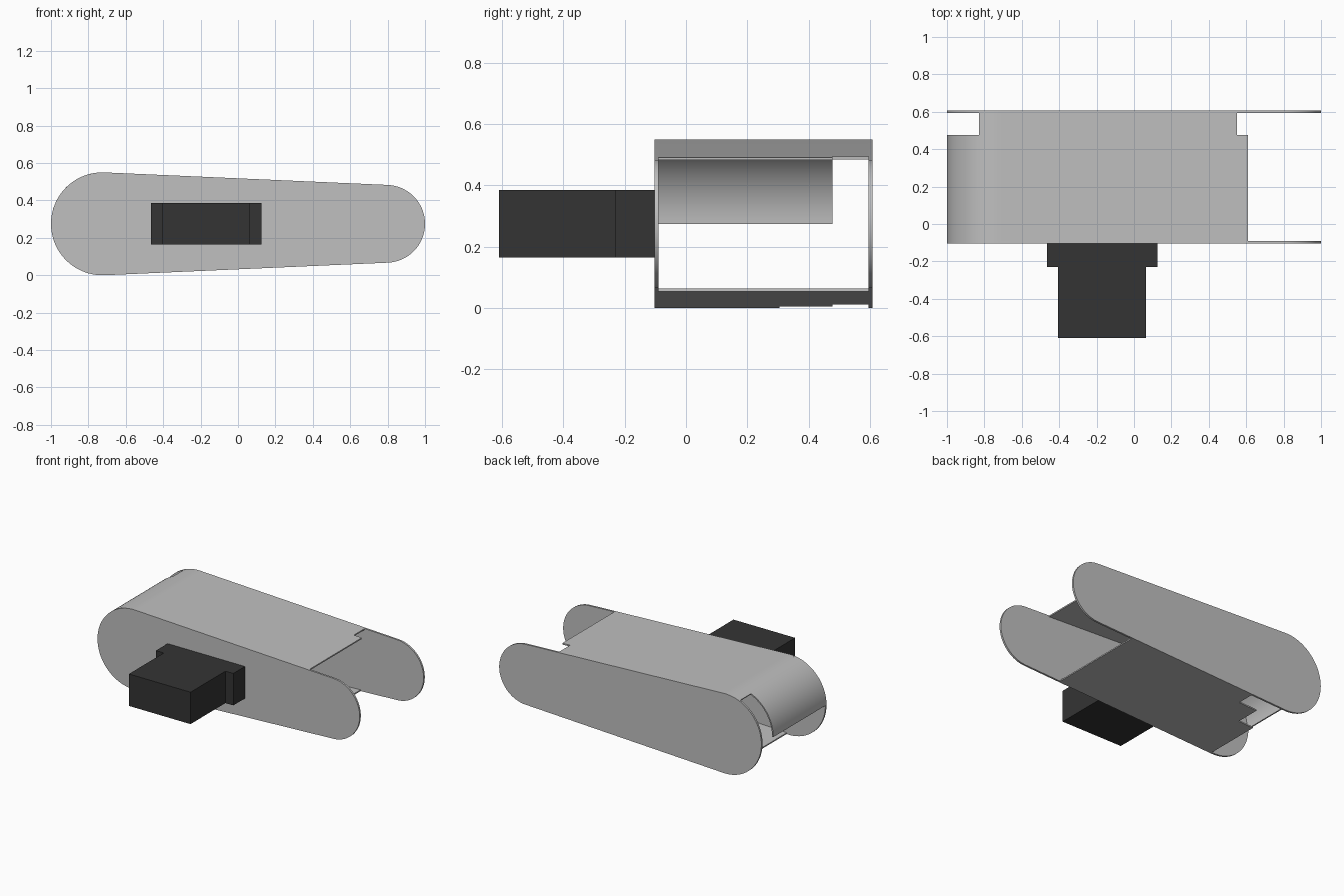
import bpy, bmesh, math

if "Cube" in bpy.data.objects:
    bpy.data.objects.remove(bpy.data.objects["Cube"])

# Materials
def material(name, v):
    m = bpy.data.materials.new(name)
    m.diffuse_color = (v, v, v, 1)
    m.use_nodes = True
    m.node_tree.nodes["Principled BSDF"].inputs["Base Color"].default_value = m.diffuse_color
    return m

GREY = material("light_grey", 0.527)
DARK = material("charcoal", 0.034)

# Outline: big roller end on the left, small one on the right, joined by tangents
CZ = 0.275
LX, LR = -0.725, 0.275
RX, RR = 0.792, 0.208
TILT = math.asin((LR - RR) / (RX - LX))
TAN = math.pi / 2 - TILT          # angle of the upper tangent point


def arc(cx, r, a0, a1, n):
    return [(cx + r * math.cos(a0 + (a1 - a0) * i / n),
             CZ + r * math.sin(a0 + (a1 - a0) * i / n)) for i in range(n + 1)]


def on_tangent(x, side):
    """Point on the upper (side=1) or lower (side=-1) straight edge."""
    tx, tz = LX + LR * math.cos(TAN), LR * math.sin(TAN)
    return (x, CZ + side * (tz - (x - tx) * math.tan(TILT)))


def finish(name, bm, mat, smooth=False, thickness=0):
    mesh = bpy.data.meshes.new(name)
    bm.to_mesh(mesh)
    bm.free()
    ob = bpy.data.objects.new(name, mesh)
    bpy.context.collection.objects.link(ob)
    mesh.materials.append(mat)
    bpy.ops.object.select_all(action='DESELECT')
    ob.select_set(True)
    bpy.context.view_layer.objects.active = ob
    if thickness:
        mod = ob.modifiers.new("thickness", 'SOLIDIFY')
        mod.thickness = thickness
        mod.offset = -1
        bpy.ops.object.modifier_apply(modifier=mod.name)
    if smooth:
        bpy.ops.object.shade_smooth_by_angle(angle=math.radians(30))
    return ob


def box(name, x, y, z, mat):
    bm = bmesh.new()
    bmesh.ops.create_cube(bm, size=1)
    for v in bm.verts:
        for i, (lo, hi) in enumerate((x, y, z)):
            v.co[i] = lo if v.co[i] < 0 else hi
    return finish(name, bm, mat)


def side_plate(name, y0, y1):
    pts = arc(LX, LR, TAN, 2 * math.pi - TAN, 40) + arc(RX, RR, -TAN, TAN, 36)
    bm = bmesh.new()
    face = bm.faces.new([bm.verts.new((x, y0, z)) for x, z in pts])
    ext = bmesh.ops.extrude_face_region(bm, geom=[face])["geom"]
    bmesh.ops.translate(bm, vec=(0, y1 - y0, 0),
                        verts=[g for g in ext if isinstance(g, bmesh.types.BMVert)])
    bmesh.ops.recalc_face_normals(bm, faces=bm.faces)
    return finish(name, bm, GREY, smooth=True)


def cover(name, path, ys, spans):
    """Sheet along the path; spans gives the first and last path index per y band."""
    bm = bmesh.new()
    grid = [[bm.verts.new((x, y, z)) for y in ys] for x, z in path]
    for j, (first, last) in enumerate(spans):
        for i in range(first, last):
            bm.faces.new((grid[i][j], grid[i + 1][j], grid[i + 1][j + 1], grid[i][j + 1]))
    bmesh.ops.delete(bm, geom=[v for v in bm.verts if not v.link_faces], context='VERTS')
    return finish(name, bm, GREY, smooth=True, thickness=0.009)


# Side plates
side_plate("front_side_plate", -0.103, -0.09)
side_plate("back_side_plate", 0.594, 0.607)

# Upper cover: wraps the left end, with notched back corners
notch = math.acos((-0.83 - LX) / LR)
top = arc(LX, LR, math.pi, notch, 18) + arc(LX, LR, notch, TAN, 6)[1:]
top += [on_tangent(0.55, 1), on_tangent(0.61, 1)]
n = len(top) - 1
cover("upper_cover", top, (-0.09, 0.477, 0.594), [(0, n), (18, n - 1)])

# Lower cover: straight, with a stepped left end
bottom = [on_tangent(x, -1) for x in (0.52, -0.45, -0.59, -0.705)]
cover("lower_cover", bottom, (-0.09, 0.305, 0.477, 0.594), [(0, 3), (0, 2), (0, 1)])

# Motor: mounting flange and two-section housing
Z = (0.165, 0.385)
box("motor_flange", (-0.465, 0.125), (-0.23, -0.103), Z, DARK)
box("motor_rear_housing", (-0.405, 0.065), (-0.365, -0.23), Z, DARK)
box("motor_front_housing", (-0.405, 0.065), (-0.61, -0.365), Z, DARK)
